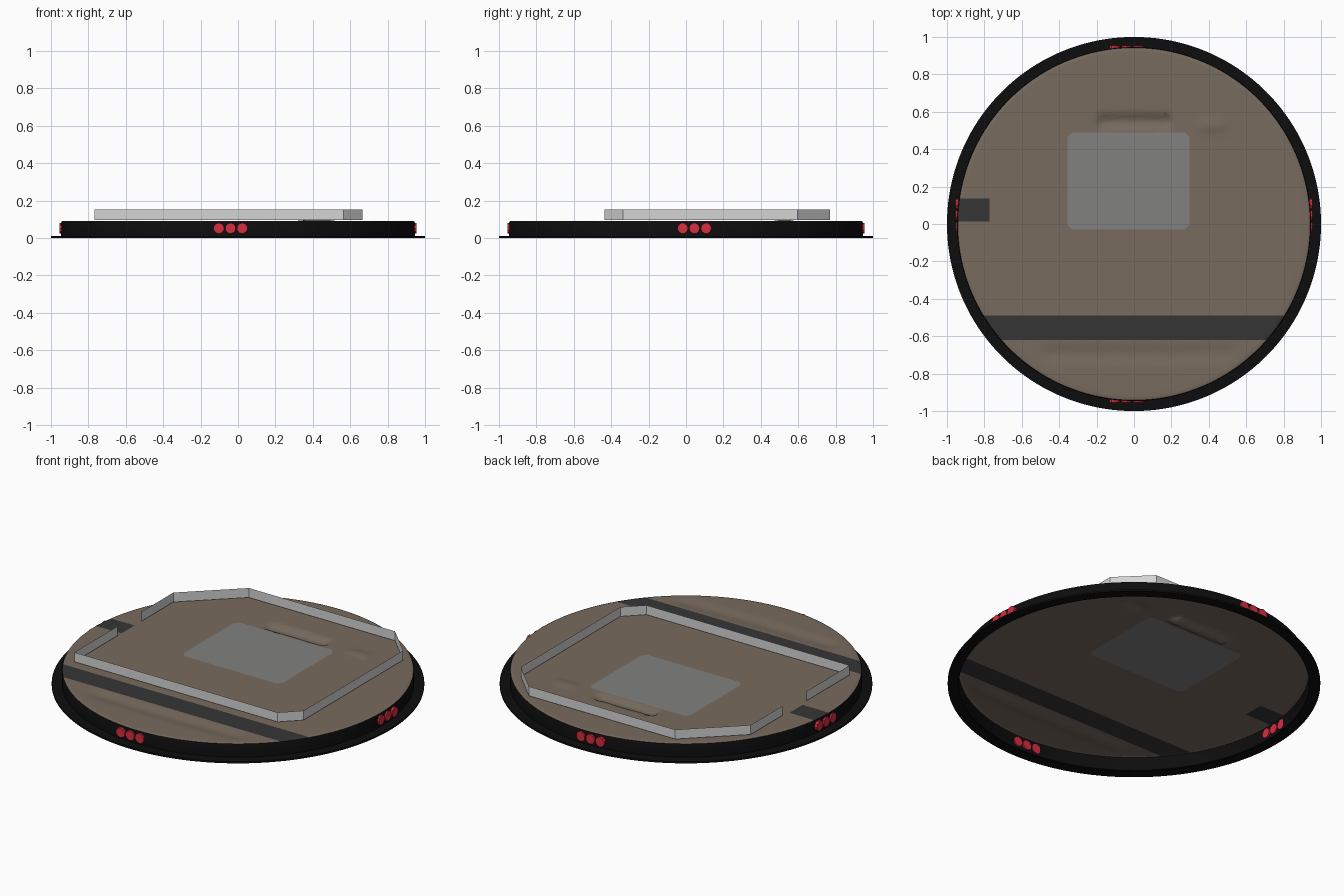
import bpy, bmesh, math
from mathutils import Vector, Matrix

if "Cube" in bpy.data.objects:
    bpy.data.objects.remove(bpy.data.objects["Cube"])

SEGS = 160


def mat(name, col):
    m = bpy.data.materials.new(name)
    m.diffuse_color = (*col, 1)
    m.use_nodes = True
    m.node_tree.nodes["Principled BSDF"].inputs["Base Color"].default_value = m.diffuse_color
    return m


BROWN = mat("earth brown", (0.185, 0.145, 0.112))
GREY = mat("mid grey", (0.22, 0.22, 0.215))
DARK = mat("dark grey", (0.036, 0.036, 0.036))
BLACK = mat("black", (0.004, 0.004, 0.004))
RED = mat("signal red", (0.68, 0.027, 0.05))
PALE = mat("pale grey", (0.66, 0.66, 0.66))


def finish(bm, name, mats, smooth=None):
    me = bpy.data.meshes.new(name)
    bm.to_mesh(me)
    bm.free()
    ob = bpy.data.objects.new(name, me)
    bpy.context.collection.objects.link(ob)
    for m in mats:
        me.materials.append(m)
    if smooth:
        bpy.ops.object.select_all(action='DESELECT')
        ob.select_set(True)
        bpy.context.view_layer.objects.active = ob
        bpy.ops.object.shade_smooth_by_angle(angle=math.radians(smooth))
    return ob


def lathe(bm, profile):
    """Skin rings of vertices for each (radius, z) of the profile."""
    rings = []
    for r, z in profile:
        rings.append([bm.verts.new((r * math.cos(2 * math.pi * i / SEGS),
                                    r * math.sin(2 * math.pi * i / SEGS), z))
                      for i in range(SEGS)])
    for a, b in zip(rings, rings[1:]):
        for i in range(SEGS):
            j = (i + 1) % SEGS
            bm.faces.new((a[i], a[j], b[j], b[i]))
    return rings


# Black rim: thin flange, upright wall, rolled top edge, open underneath
bm = bmesh.new()
lathe(bm, [(0.94, 0), (1, 0), (1, 0.01), (0.946, 0.012), (0.946, 0.08), (0.942, 0.089)])
finish(bm, "base_rim", [BLACK], 35)


# Ground sheet with shallow dents and a small bump
def box_mask(x, y, x0, x1, y0, y1, soft):
    d = math.hypot(max(x0 - x, 0, x - x1), max(y0 - y, 0, y - y1))
    t = max(0, 1 - d / soft)
    return t * t * (3 - 2 * t)


def relief(x, y):
    h = -0.02 * box_mask(x, y, -0.17, 0.18, 0.535, 0.56, 0.035)
    h += 0.008 * box_mask(x, y, 0.38, 0.46, 0.525, 0.53, 0.05)
    h -= 0.008 * box_mask(x, y, -0.45, 0.5, -0.71 + 0.05 * x * x, -0.69, 0.06)
    return h


bm = bmesh.new()
inner = [(0.92 * (1 - k / 40), 0.092) for k in range(40)]
rings = lathe(bm, [(0.942, 0.089), (0.936, 0.0915)] + inner)
bm.faces.new(rings[-1])
for v in bm.verts:
    v.co.z += relief(v.co.x, v.co.y)

# Cut the outlines of the coloured areas into the sheet
PX0, PX1, PY0, PY1, CH = -0.355, 0.297, -0.03, 0.49, 0.025
cuts = [((0, y), (0, 1)) for y in (-0.488, -0.62, PY0, PY1, 0.013, 0.136)]
cuts += [((x, 0), (1, 0)) for x in (PX0, PX1, -0.773)]
cuts += [((px + (CH if px < 0 else -CH), py), (math.copysign(1, px), s))
         for px in (PX0, PX1) for py, s in ((PY0, -1), (PY1, 1))]
for (cx, cy), (nx, ny) in cuts:
    bmesh.ops.bisect_plane(bm, geom=bm.verts[:] + bm.edges[:] + bm.faces[:], dist=1e-5,
                           plane_co=(cx, cy, 0), plane_no=(nx, ny, 0))
for f in bm.faces:
    c = f.calc_center_median()
    dx, dy = min(c.x - PX0, PX1 - c.x), min(c.y - PY0, PY1 - c.y)
    if dx > 0 and dy > 0 and dx + dy > CH:
        f.material_index = 1                      # grey slab
    elif -0.62 < c.y < -0.488 or (c.x < -0.773 and 0.013 < c.y < 0.136):
        f.material_index = 2                      # dark road and tab
finish(bm, "ground", [BROWN, GREY, DARK], 40)

# Thin perimeter fence with a gateway on the left
path = [(-0.767, -0.03), (-0.767, -0.436), (0.565, -0.436), (0.666, -0.337),
        (0.666, 0.595), (0.49, 0.77), (-0.468, 0.77), (-0.767, 0.49), (-0.767, 0.19)]
bm = bmesh.new()
low = [bm.verts.new((x, y, 0.097)) for x, y in path]
top = [bm.verts.new((x, y, 0.153)) for x, y in path]
for i in range(len(path) - 1):
    bm.faces.new((low[i], low[i + 1], top[i + 1], top[i]))
finish(bm, "perimeter_fence", [PALE])

# Three red studs through the wall on each of the four sides
bm = bmesh.new()
for cx, cy, horiz in ((-0.04, -0.946, True), (-0.04, 0.946, True),
                      (0.946, 0.045, False), (-0.946, 0.045, False)):
    for k in (-1, 0, 1):
        off = k * 0.0625
        pos = Vector((cx + off, cy, 0.052)) if horiz else Vector((cx, cy + off, 0.052))
        rot = Matrix.Rotation(math.pi / 2, 4, 'X' if horiz else 'Y')
        bmesh.ops.create_cone(bm, cap_ends=True, segments=10, radius1=0.029, radius2=0.029,
                              depth=0.018, matrix=Matrix.Translation(pos) @ rot)
finish(bm, "red_studs", [RED])
